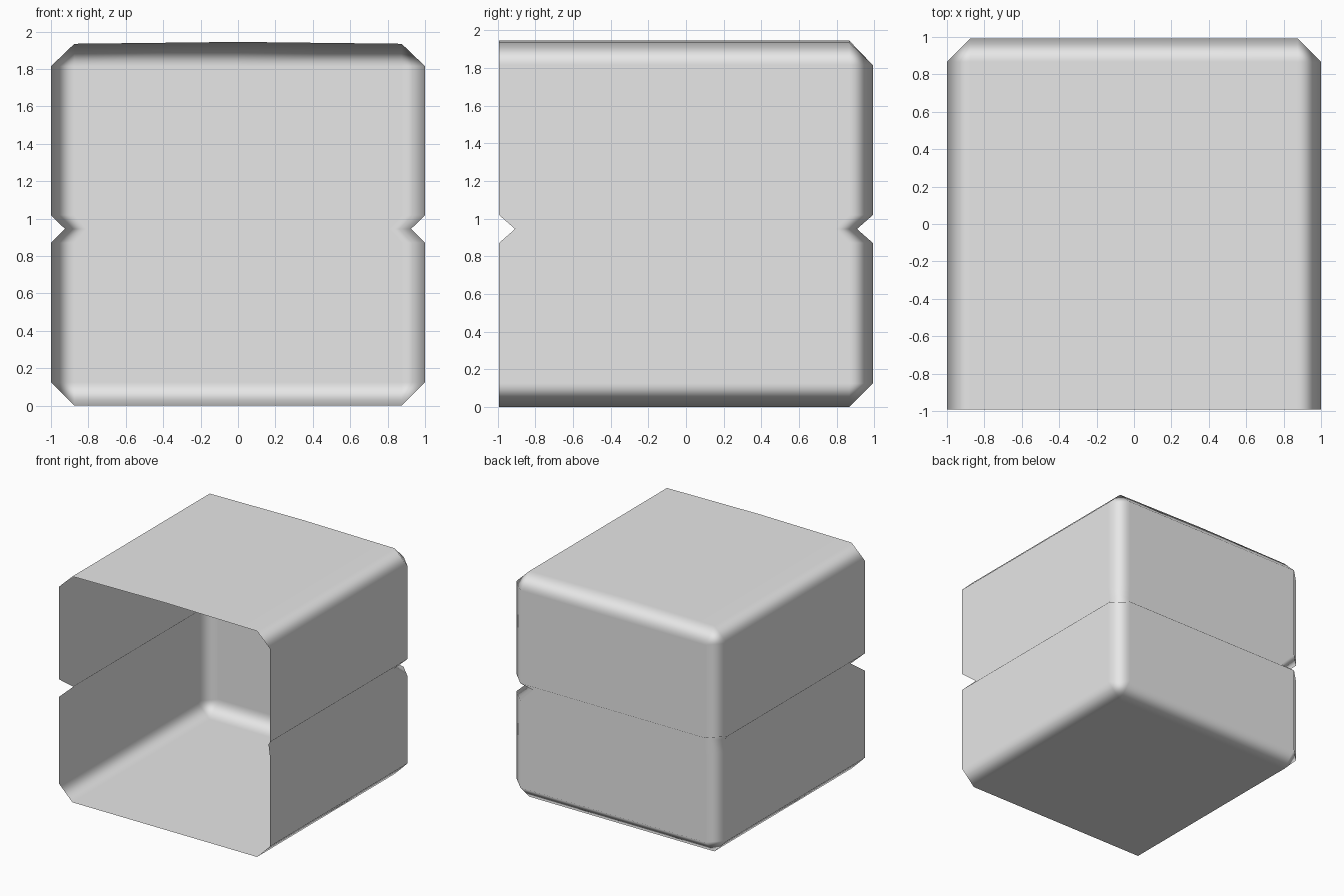
import bpy
import bmesh

cube = bpy.data.objects.get("Cube")
if cube:
    bpy.data.objects.remove(cube, do_unlink=True)

HALF_X, HALF_Y, BEVEL = 1.0, 0.992, 0.125
BOTTOM, TOP, RIDGE = 0.0, 1.935, 0.01
GROOVE_Z, GROOVE_HALF = 0.945, 0.074

grey = bpy.data.materials.new("light grey")
grey.use_nodes = True
grey.diffuse_color = (0.8, 0.8, 0.8, 1)
grey.node_tree.nodes["Principled BSDF"].inputs["Base Color"].default_value = (0.8, 0.8, 0.8, 1)

bm = bmesh.new()


def wall_loop(z, sx=1.0, sy=1.0):
    """U-shaped wall section, open to the front, with chamfered back corners."""
    half = [(HALF_X, -HALF_Y), (HALF_X, HALF_Y - BEVEL), (HALF_X - BEVEL, HALF_Y)]
    path = [(-x, y) for x, y in half] + [(0, HALF_Y)] + half[::-1]
    return [bm.verts.new((x * sx, y * sy, z)) for x, y in path]


def cap_loop(z, ridge):
    """Edge of a flat end, matching the wall loop point for point."""
    x, y = HALF_X - BEVEL, HALF_Y - BEVEL
    path = [(-x, -HALF_Y), (-x, y), (-x, y), (0, y), (x, y), (x, y), (x, -HALF_Y)]
    return [bm.verts.new((px, py, z + (ridge if px == 0 else 0))) for px, py in path]


def close_cap(loop, z):
    middle = bm.verts.new((0, -HALF_Y, z))
    bm.faces.new((loop[0], loop[1], loop[3], middle))
    bm.faces.new((middle, loop[3], loop[5], loop[6]))


# Shell from the floor, up the grooved walls, to the slightly ridged roof
floor = cap_loop(BOTTOM, 0)
roof = cap_loop(TOP, RIDGE)
loops = [
    floor,
    wall_loop(BOTTOM + BEVEL),
    wall_loop(GROOVE_Z - GROOVE_HALF),
    wall_loop(GROOVE_Z, 0.925, 0.915),
    wall_loop(GROOVE_Z + GROOVE_HALF),
    wall_loop(TOP - BEVEL + 0.005),
    roof,
]
for low, high in zip(loops, loops[1:]):
    for i in range(len(low) - 1):
        bm.faces.new((low[i], low[i + 1], high[i + 1], high[i]))
close_cap(floor, BOTTOM)
close_cap(roof, TOP + RIDGE)

bmesh.ops.remove_doubles(bm, verts=bm.verts[:], dist=0.0001)
bmesh.ops.recalc_face_normals(bm, faces=bm.faces[:])
# Make the shell face outward, judged by its roof
top_face = max(bm.faces, key=lambda f: f.calc_center_median().z)
if top_face.normal.z < 0:
    bmesh.ops.reverse_faces(bm, faces=bm.faces[:])
for face in bm.faces:
    face.smooth = True

mesh = bpy.data.meshes.new("open_box_shell")
bm.to_mesh(mesh)
bm.free()
mesh.materials.append(grey)
shell = bpy.data.objects.new("open_box_shell", mesh)
bpy.context.collection.objects.link(shell)

# Large faces stay flat while the chamfers blend softly
weighted = shell.modifiers.new("soft_chamfers", 'WEIGHTED_NORMAL')
weighted.weight = 100
